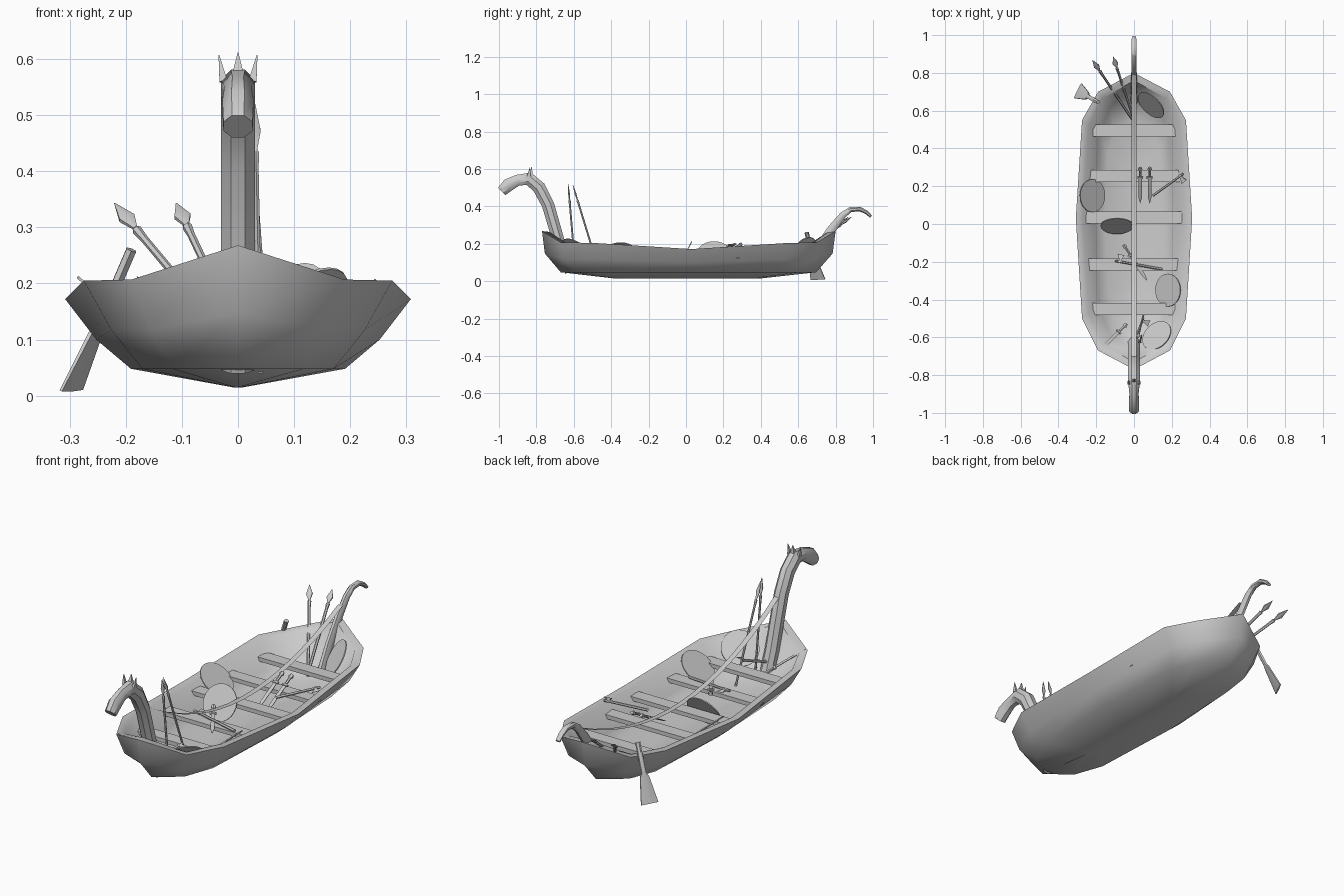
import bpy, bmesh, math
from mathutils import Vector as V

if "Cube" in bpy.data.objects:
    bpy.data.objects.remove(bpy.data.objects["Cube"])

grey = bpy.data.materials.new("plain_grey")
grey.use_nodes = True
COLOUR = (0.6, 0.6, 0.6, 1)
grey.diffuse_color = COLOUR
grey.node_tree.nodes["Principled BSDF"].inputs["Base Color"].default_value = COLOUR


def finish(name, bm, smooth=40):
    """Turn a bmesh into a shaded object."""
    bmesh.ops.recalc_face_normals(bm, faces=bm.faces)
    mesh = bpy.data.meshes.new(name)
    bm.to_mesh(mesh)
    bm.free()
    mesh.materials.append(grey)
    ob = bpy.data.objects.new(name, mesh)
    bpy.context.collection.objects.link(ob)
    bpy.ops.object.select_all(action='DESELECT')
    ob.select_set(True)
    bpy.context.view_layer.objects.active = ob
    bpy.ops.object.shade_smooth_by_angle(angle=math.radians(smooth))
    return ob


def skin(name, rings, smooth=40):
    """Bridge closed rings of points and cap both ends."""
    bm = bmesh.new()
    loops = [[bm.verts.new(p) for p in ring] for ring in rings]
    n = len(loops[0])
    for a, b in zip(loops, loops[1:]):
        for i in range(n):
            j = (i + 1) % n
            bm.faces.new((a[i], a[j], b[j], b[i]))
    bm.faces.new(loops[0])
    bm.faces.new(loops[-1])
    return finish(name, bm, smooth)


def tube(name, stations, across=(1, 0, 0), sides=8):
    """Loft along (point, half width, half depth) stations."""
    pts = [V(s[0]) for s in stations]
    rings = []
    for i, (_, wide, deep) in enumerate(stations):
        t = (pts[min(i + 1, len(pts) - 1)] - pts[max(i - 1, 0)]).normalized()
        side = V(across)
        side = (side - t * side.dot(t)).normalized()
        up = t.cross(side)
        angles = [math.tau * (k + 0.5) / sides for k in range(sides)]
        rings.append([pts[i] + side * wide * math.cos(a) + up * deep * math.sin(a)
                      for a in angles])
    return skin(name, rings)


def along(a, b, parts):
    """Stations between two points from (fraction, width, depth)."""
    a, b = V(a), V(b)
    return [(a.lerp(b, f), w, d) for f, w, d in parts]


# Hull: one rim outline, shrunk and lowered into outer and inner rings
half = [(0, -.77, .268), (.19, -.67, .207), (.275, -.5, .205), (.308, .03, .172),
        (.275, .55, .205), (.19, .7, .207), (0, .8, .268)]
rim = half + [(-x, y, z) for x, y, z in half[-2:0:-1]]


def ring(sx, sy, z, follow):
    return [(x * sx, y * sy, z + (h - .172) * follow) for x, y, h in rim]


skin("hull", [ring(.03, .5, .015, 0), ring(.62, .87, .048, 0), ring(.82, .98, .1, .5),
              ring(1, 1, .172, 1), ring(.88, .95, .168, 1), ring(.68, .87, .08, .1),
              ring(.5, .7, .05, 0), ring(.03, .45, .035, 0)], 60)

# Benches
for i, (y, reach) in enumerate([(-.45, .22), (-.215, .25), (.035, .26), (.255, .25), (.495, .22)]):
    bm = bmesh.new()
    bmesh.ops.create_cube(bm, size=1)
    for v in bm.verts:
        v.co = (v.co.x * 2 * reach, y + v.co.y * .063, .135 + v.co.z * .02)
    finish(f"bench_{i + 1}", bm)

# Carved neck and head at the bow
neck = [(-.62, .05, .033, .03), (-.665, .16, .033, .034), (-.7, .28, .033, .035),
        (-.738, .41, .033, .036), (-.785, .5, .033, .038), (-.84, .548, .033, .038),
        (-.9, .54, .026, .032), (-.95, .515, .03, .038), (-.985, .48, .028, .03)]
tube("neck_and_head", [((0, y, z), w, d) for y, z, w, d in neck])
for name, x, top in (("left_ear", .026, .034), ("right_ear", -.026, -.034)):
    tube(name, [((x, -.84, .56), .01, .015), ((top, -.835, .607), .001, .001)], sides=4)
tube("crest", [((0, -.83, .57), .015, .015), ((0, -.825, .612), .001, .001)], sides=4)

# Curled tail at the stern
tail = [(.65, .06, .02, .03), (.71, .17, .018, .03), (.78, .28, .016, .025),
        (.84, .355, .015, .019), (.88, .383, .015, .015), (.93, .386, .015, .013),
        (.965, .368, .014, .011), (.99, .345, .012, .008)]
tube("tail", [((0, y, z), w, d) for y, z, w, d in tail])

# Flat rope hanging from neck to tail
bm = bmesh.new()
steps = 16
pairs = []
for i in range(steps + 1):
    y = -.73 + 1.52 * i / steps
    z = .165 + (.39 if y < .08 else .33) * (y - .08) ** 2
    pairs.append([bm.verts.new((x, y, z)) for x in (-.012, .014)])
for a, b in zip(pairs, pairs[1:]):
    bm.faces.new((a[0], a[1], b[1], b[0]))
finish("rope", bm)

# Round shields leaning on the sides and benches
shields = [((-.22, .15, .155), (.65, 0, .76)), ((.18, -.35, .15), (-.65, 0, .76)),
           ((-.09, -.01, .135), (0, -.88, .47)), ((.09, .63, .16), (-.61, -.61, .5)),
           ((.12, -.59, .165), (-.5, .5, .7))]
for i, (centre, normal) in enumerate(shields):
    bm = bmesh.new()
    bmesh.ops.create_cone(bm, cap_ends=True, segments=24, radius1=.087, radius2=.087, depth=.005)
    turn = V(normal).to_track_quat('Z', 'Y')
    for v in bm.verts:
        v.co = turn @ v.co + V(centre)
    finish(f"shield_{i + 1}", bm)


# Spears: shaft, socket and leaf head
def spear(name, foot, tip, r=.007, head=.017):
    tube(name, along(foot, tip, [(0, r, r), (.76, r, r), (.82, r * 1.3, r * 1.3),
                                 (.83, r * .6, r * .6), (.9, head, head * .45),
                                 (1, .001, .001)]), sides=6)


spear("stern_spear_1", (0, .54, .08), (-.22, .868, .343))
spear("stern_spear_2", (0, .55, .11), (-.11, .885, .343))
spear("bow_spear_1", (.04, -.59, .04), (.03, -.63, .52), .005, .011)
spear("bow_spear_2", (.055, -.46, .04), (.02, -.605, .515), .005, .011)


# Swords: pommel, grip, guard and blade
def sword(name, top, tip, across=(1, 0, 0)):
    tube(name, along(top, tip, [(0, .008, .008), (.06, .013, .01), (.1, .007, .006),
                                (.26, .007, .006), (.27, .018, .007), (.31, .018, .007),
                                (.32, .01, .003), (.85, .01, .003), (1, .001, .001)]),
         across, 6)


sword("sword_1", (.033, .3, .2), (.033, .11, .1))
sword("sword_2", (.083, .3, .2), (.083, .11, .1))
sword("sword_3", (-.04, -.53, .1), (-.18, -.67, .212), (1, -1, 0))
sword("sword_4", (-.055, -.11, .17), (.07, -.3, .14), (1, 1, 0))


# Axes: handle with a flared blade
def axe(name, foot, top):
    a, b = V(foot), V(top)
    tube(name + "_handle", along(a, b, [(0, .007, .007), (1, .006, .006)]), sides=6)
    t = (b - a).normalized()
    out = V((t.y, -t.x, 0)).normalized()
    root = a.lerp(b, .9)
    tube(name + "_blade", [(root - out * .008, .01, .007), (root + out * .014, .01, .005),
                           (root + out * .038, .026, .001)], t, 4)


axe("axe_1", (.1, .15, .15), (.26, .265, .2))
axe("axe_2", (.15, -.24, .15), (-.1, -.195, .165))
axe("axe_3", (0, -.62, .12), (.05, -.5, .16))

# Steering oar over the stern quarter
tube("steering_oar", along((-.19, .645, .26), (-.297, .705, .01),
                           [(0, .012, .01), (.5, .012, .01), (.56, .025, .007),
                            (1, .05, .005)]), (.42, .9, 0), 6)
